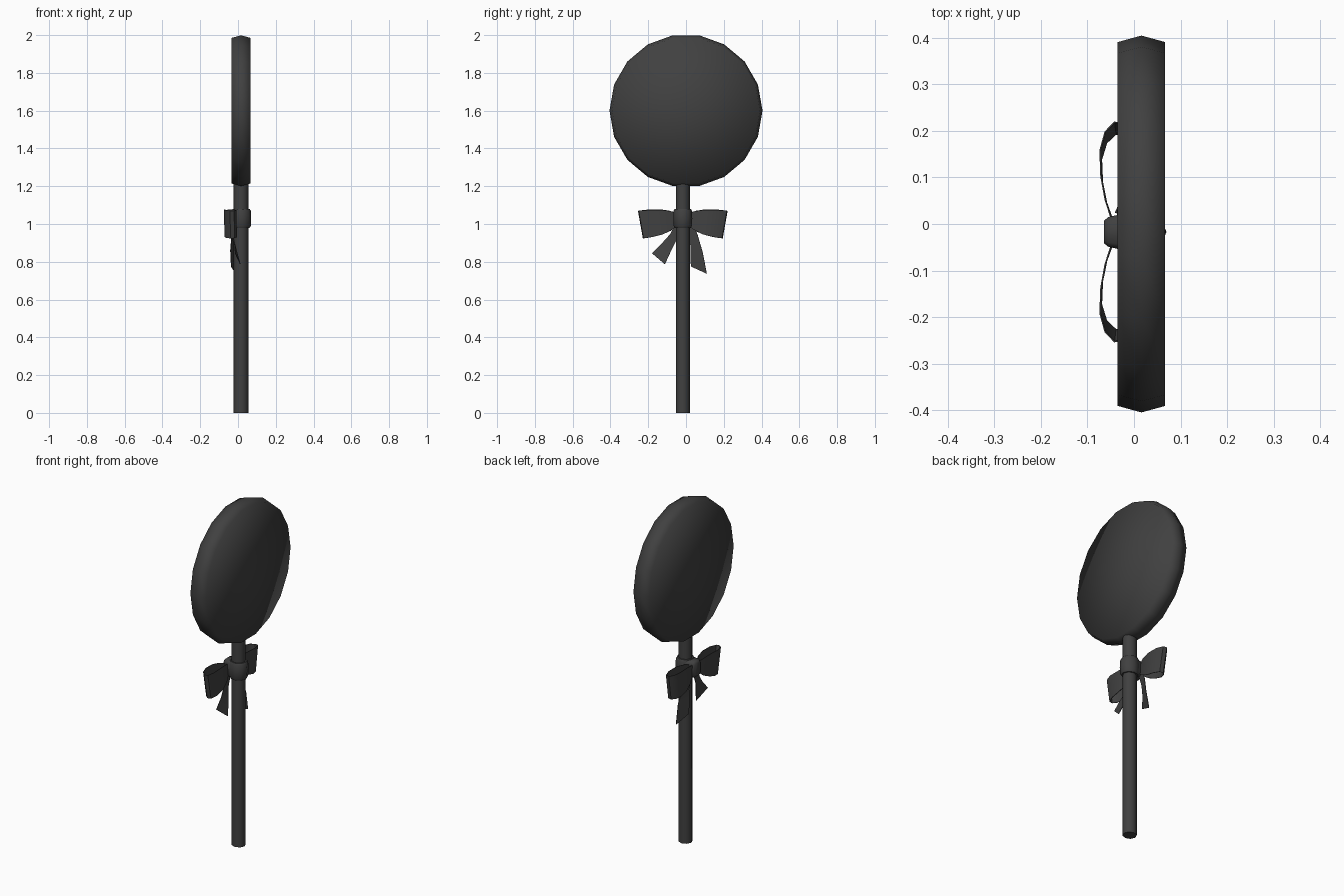
import bpy, bmesh, math

if "Cube" in bpy.data.objects:
    bpy.data.objects.remove(bpy.data.objects["Cube"], do_unlink=True)

mat = bpy.data.materials.new("charcoal")
mat.use_nodes = True
COLOUR = (0.052, 0.052, 0.052, 1)
mat.diffuse_color = COLOUR
mat.node_tree.nodes["Principled BSDF"].inputs["Base Color"].default_value = COLOUR

CX, CY = 0.016, -0.017   # stick axis


def make_object(name, bm):
    bmesh.ops.recalc_face_normals(bm, faces=bm.faces)
    mesh = bpy.data.meshes.new(name)
    bm.to_mesh(mesh)
    bm.free()
    mesh.materials.append(mat)
    ob = bpy.data.objects.new(name, mesh)
    bpy.context.collection.objects.link(ob)
    bpy.ops.object.select_all(action='DESELECT')
    ob.select_set(True)
    bpy.context.view_layer.objects.active = ob
    return ob


def loft(name, rings, poke=False, angle=180):
    """Closed solid through a list of point rings."""
    bm = bmesh.new()
    loops = [[bm.verts.new(p) for p in ring] for ring in rings]
    n = len(loops[0])
    for a, b in zip(loops, loops[1:]):
        for i in range(n):
            j = (i + 1) % n
            bm.faces.new((a[i], a[j], b[j], b[i]))
    caps = [bm.faces.new(loops[0]), bm.faces.new(loops[-1])]
    if poke:
        bmesh.ops.poke(bm, faces=caps)
    ob = make_object(name, bm)
    bpy.ops.object.shade_smooth_by_angle(angle=math.radians(angle))
    return ob


def ring_z(n, rx, ry, z, turn=0.0):
    return [(CX + rx * math.cos(turn + 2 * math.pi * i / n),
             CY + ry * math.sin(turn + 2 * math.pi * i / n), z) for i in range(n)]


def ring_x(n, r, x):
    return [(x, r * math.cos(2 * math.pi * i / n),
             1.6 + r * math.sin(2 * math.pi * i / n)) for i in range(n)]


def ribbon(name, rows):
    """Thin strip between pairs of edge points."""
    bm = bmesh.new()
    pairs = [(bm.verts.new(a), bm.verts.new(b)) for a, b in rows]
    for (a, b), (c, d) in zip(pairs, pairs[1:]):
        bm.faces.new((a, b, d, c))
    ob = make_object(name, bm)
    mod = ob.modifiers.new("Thickness", 'SOLIDIFY')
    mod.thickness = 0.003
    mod.offset = 0
    bpy.ops.object.modifier_apply(modifier=mod.name)
    bpy.ops.object.shade_smooth_by_angle(angle=math.radians(50))
    return ob


# Round head with a slightly ridged rim
loft("round_head", [ring_x(18, 0.391, -0.035), ring_x(18, 0.405, CX),
                    ring_x(18, 0.391, 0.067)], poke=True)

# Stick
loft("stick", [ring_z(8, 0.039, 0.037, 0), ring_z(8, 0.039, 0.037, 1.25)], angle=60)

# Knot wrapped around the stick
loft("bow_knot", [ring_z(9, 0.046, 0.044, 0.98), ring_z(9, 0.052, 0.049, 0.99),
                  ring_z(9, 0.084 * 0.64, 0.051, 1.03),
                  ring_z(9, 0.052, 0.049, 1.07), ring_z(9, 0.046, 0.044, 1.08)], angle=60)

# Front of the knot, bridging the stick and the bow loops
loft("knot_fold", [[(x, CY + w * sy, 1.03 + h * sz)
                    for sy, sz in ((-1, -0.7), (-0.7, -1), (0.7, -1), (1, -0.7),
                                   (1, 0.7), (0.7, 1), (-0.7, 1), (-1, 0.7))]
                   for x, w, h in ((-0.01, 0.042, 0.047), (-0.055, 0.032, 0.047),
                                   (-0.065, 0.024, 0.038))], angle=60)

# Bow loops: distance from centre, x, top z, bottom z
LOOP = [(0.02, -0.046, 1.055, 1.0), (0.07, -0.062, 1.07, 0.965),
        (0.12, -0.071, 1.078, 0.945), (0.175, -0.073, 1.077, 0.932),
        (0.215, -0.062, 1.073, 0.926), (0.236, -0.042, 1.07, 0.924),
        (0.232, -0.022, 1.07, 0.925), (0.19, -0.01, 1.073, 0.93),
        (0.12, -0.012, 1.075, 0.945), (0.065, -0.022, 1.068, 0.97),
        (0.02, -0.038, 1.055, 1.0)]
for side, name in ((1, "back_bow_loop"), (-1, "front_bow_loop")):
    ribbon(name, [((x, CY + side * d, zt), (x + 0.003, CY + side * d * 0.89, zb))
                  for d, x, zt, zb in LOOP])

# Hanging ribbon tails
ribbon("front_tail", [((-0.035, -0.045, 1.02), (-0.035, -0.015, 1.0)),
                      ((-0.03, -0.085, 0.945), (-0.03, -0.048, 0.92)),
                      ((-0.018, -0.13, 0.895), (-0.008, -0.078, 0.86)),
                      ((-0.015, -0.18, 0.845), (0.012, -0.112, 0.787))])
ribbon("back_tail", [((-0.035, 0.03, 1.02), (-0.035, -0.005, 1.0)),
                     ((-0.022, 0.062, 0.94), (-0.035, 0.022, 0.92)),
                     ((-0.01, 0.088, 0.85), (-0.04, 0.024, 0.86)),
                     ((-0.012, 0.11, 0.737), (-0.036, 0.026, 0.775))])
